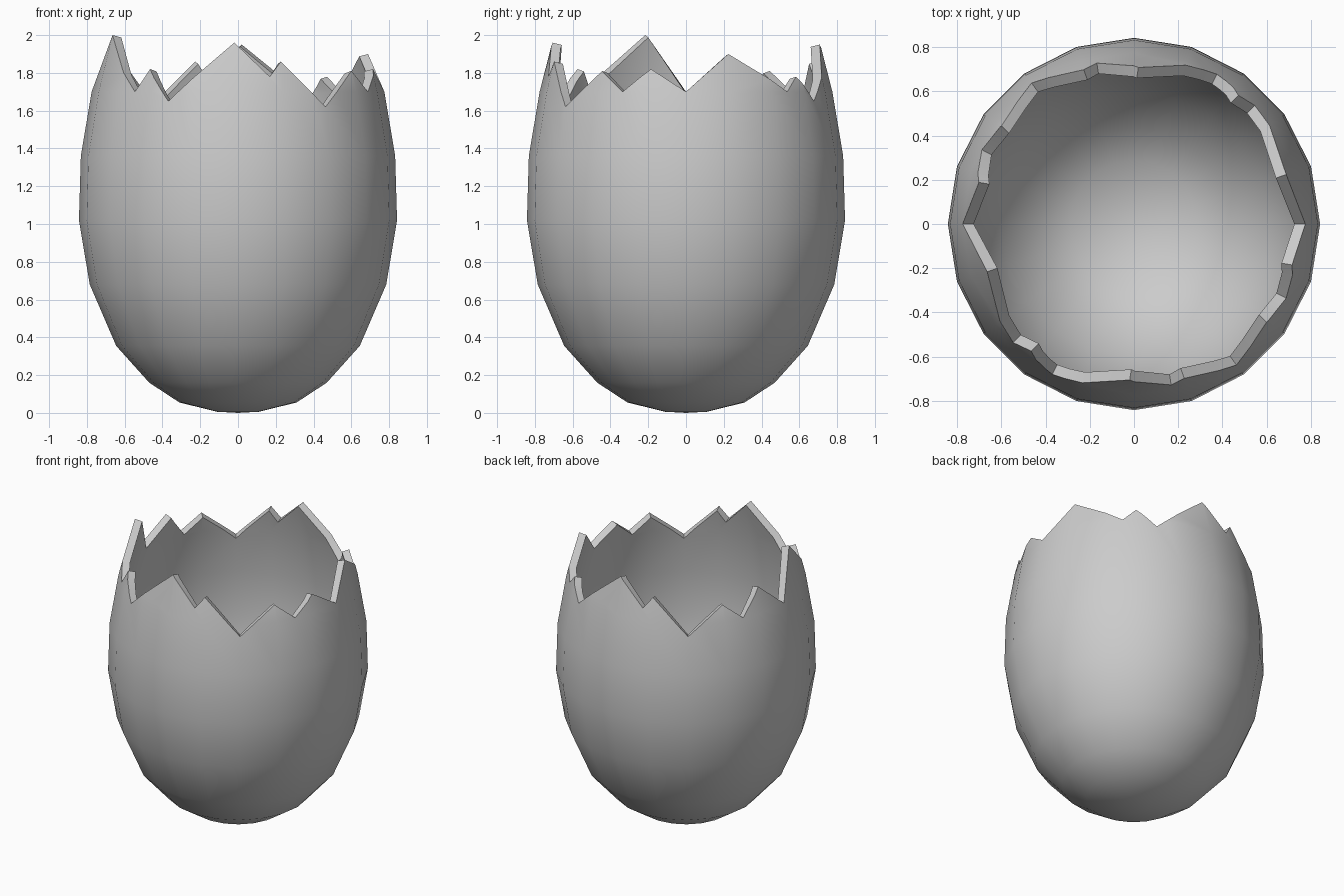
import bpy
import bmesh
from math import radians, degrees, cos, sin, atan2
from mathutils import Vector

default_cube = bpy.data.objects.get("Cube")
if default_cube:
    bpy.data.objects.remove(default_cube, do_unlink=True)

SIDES = 20
STEP = 360 / SIDES
WALL = 0.05

# Outer profile of the shell: (radius, height)
PROFILE = [(0.11, 0.006), (0.31, 0.055), (0.47, 0.16), (0.645, 0.355), (0.785, 0.68),
           (0.842, 1.02), (0.832, 1.36), (0.775, 1.70), (0.683, 2.06)]
UPPER = PROFILE[-3][1]

# Broken rim: (angle around the axis, height) of each valley and peak
RIM = [(0, 1.70), (18, 1.90), (44.5, 1.70), (51, 1.78), (61, 1.65), (88.4, 1.95),
       (103, 1.78), (108, 1.86), (126, 1.62), (143.5, 1.81), (154, 1.70), (165, 1.87),
       (180, 1.70), (198, 2.0), (224.5, 1.70), (231, 1.82), (241.5, 1.65), (268.4, 1.96),
       (283, 1.78), (288, 1.86), (306, 1.62), (323.5, 1.81), (334, 1.70), (345.5, 1.82)]


def direction(angle):
    return Vector((cos(radians(angle)), sin(radians(angle)), 0))


def surface_point(angle, height):
    """Point on the faceted outer surface."""
    for (r_low, z_low), (r_high, z_high) in zip(PROFILE, PROFILE[1:]):
        if height <= z_high:
            break
    radius = r_low + (r_high - r_low) * (height - z_low) / (z_high - z_low)
    radius *= cos(radians(STEP / 2)) / cos(radians(angle % STEP - STEP / 2))
    return direction(angle) * radius + Vector((0, 0, height))


def upper_faces(bm, test):
    result = []
    for face in bm.faces:
        center = face.calc_center_median()
        if center.z > UPPER and test(center):
            result.append(face)
    return result


def cut(bm, faces, point, normal):
    geom = set(faces)
    for face in faces:
        geom.update(face.edges)
        geom.update(face.verts)
    bmesh.ops.bisect_plane(bm, geom=list(geom), dist=0.0001, plane_co=point, plane_no=normal)


def in_wedge(start, end):
    def test(center):
        angle = degrees(atan2(center.y, center.x))
        return (angle - start) % 360 < (end - start) % 360
    return test


# Turned shell surface, closed at the bottom and open at the top
bm = bmesh.new()
rings = [[bm.verts.new(direction(i * STEP) * r + Vector((0, 0, z))) for i in range(SIDES)]
         for r, z in PROFILE]
pole = bm.verts.new((0, 0, 0))
for i in range(SIDES):
    j = (i + 1) % SIDES
    bm.faces.new((pole, rings[0][j], rings[0][i]))
    for low, high in zip(rings, rings[1:]):
        bm.faces.new((low[i], low[j], high[j], high[i]))

# Split the upper bands at each rim corner
for angle, height in RIM:
    out = direction(angle)
    cut(bm, upper_faces(bm, lambda c: c.dot(out) > 0), Vector(), direction(angle + 90))

# Cut along each slanted break and remove what lies above it
waste = set()
for (a, za), (b, zb) in zip(RIM, RIM[1:] + RIM[:1]):
    start, end = surface_point(a, za), surface_point(b, zb)
    middle = direction(a + ((b - a) % 360) / 2)
    normal = middle.cross(end - start).normalized()
    if normal.z < 0:
        normal.negate()
    test = in_wedge(a, b)
    cut(bm, upper_faces(bm, test), start, normal)
    waste.update(f for f in upper_faces(bm, test)
                 if (f.calc_center_median() - start).dot(normal) > 0)
bmesh.ops.delete(bm, geom=list(waste), context='FACES')
bmesh.ops.remove_doubles(bm, verts=bm.verts[:], dist=0.001)
bmesh.ops.dissolve_limit(bm, angle_limit=radians(0.5), verts=bm.verts[:], edges=bm.edges[:])
bmesh.ops.recalc_face_normals(bm, faces=bm.faces[:])
if min(bm.faces, key=lambda f: f.calc_center_median().z).normal.z > 0:
    bmesh.ops.reverse_faces(bm, faces=bm.faces[:])

mesh = bpy.data.meshes.new("eggshell")
bm.to_mesh(mesh)
bm.free()
shell = bpy.data.objects.new("eggshell", mesh)
bpy.context.collection.objects.link(shell)

# Shell material
grey = bpy.data.materials.new("shell_grey")
grey.use_nodes = True
colour = (0.6, 0.6, 0.6, 1)
grey.diffuse_color = colour
grey.node_tree.nodes["Principled BSDF"].inputs["Base Color"].default_value = colour
mesh.materials.append(grey)

# Wall thickness, then smooth sides with a crisp broken edge
bpy.ops.object.select_all(action='DESELECT')
shell.select_set(True)
bpy.context.view_layer.objects.active = shell
wall = shell.modifiers.new("wall", 'SOLIDIFY')
wall.thickness = WALL
wall.offset = -1
wall.use_even_offset = True
bpy.ops.object.modifier_apply(modifier=wall.name)
bpy.ops.object.shade_smooth_by_angle(angle=radians(40))
